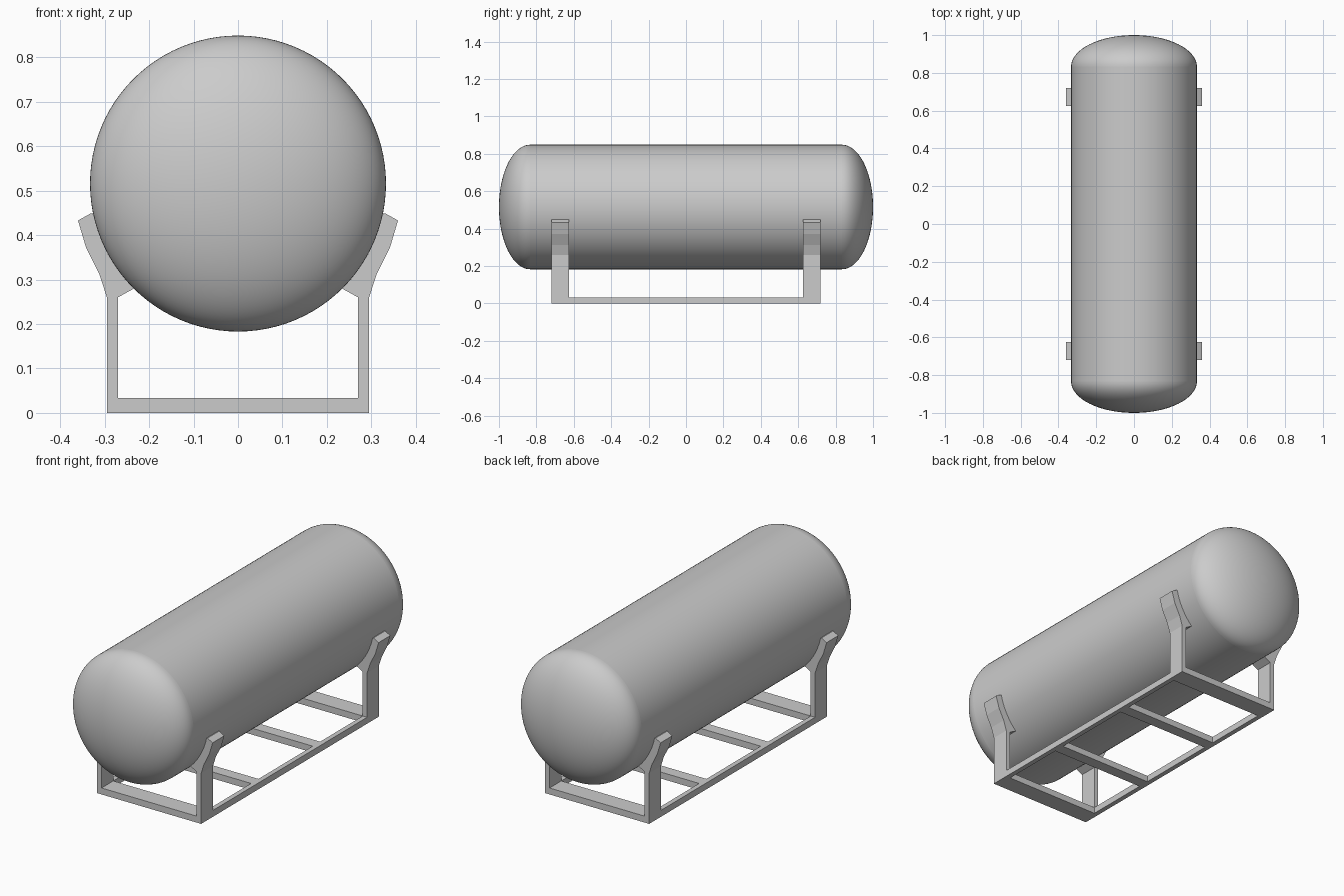
import bpy, bmesh
from math import sin, cos, pi, atan2

if "Cube" in bpy.data.objects:
    bpy.data.objects.remove(bpy.data.objects["Cube"])

R, ZC = 0.333, 0.516          # tank radius and axis height
Y_SEAM, Y_END = 0.833, 1.0    # weld seam and head tip
SEG = 96


def finish(name, bm, smooth=False):
    bmesh.ops.remove_doubles(bm, verts=bm.verts, dist=1e-5)
    bmesh.ops.recalc_face_normals(bm, faces=bm.faces)
    me = bpy.data.meshes.new(name)
    bm.to_mesh(me)
    bm.free()
    ob = bpy.data.objects.new(name, me)
    bpy.context.collection.objects.link(ob)
    if smooth:
        for p in me.polygons:
            p.use_smooth = True
    return ob


def lathe(name, profile):
    """Revolve (radius, y) points around the tank axis."""
    bm = bmesh.new()
    vs = [bm.verts.new((r, y, ZC)) for r, y in profile]
    es = [bm.edges.new(p) for p in zip(vs, vs[1:])]
    bmesh.ops.spin(bm, geom=vs + es, cent=(0, 0, ZC), axis=(0, 1, 0),
                   angle=2 * pi, steps=SEG)
    return finish(name, bm, True)


def prism(bm, outline, y0, y1):
    """Extrude an (x, z) outline from y0 to y1."""
    a = [bm.verts.new((x, y0, z)) for x, z in outline]
    b = [bm.verts.new((x, y1, z)) for x, z in outline]
    bm.faces.new(a)
    bm.faces.new(b[::-1])
    n = len(a)
    for i in range(n):
        j = (i + 1) % n
        bm.faces.new((a[i], b[i], b[j], a[j]))


def bar(bm, x0, x1, y0, y1, z0, z1):
    prism(bm, [(x0, z0), (x1, z0), (x1, z1), (x0, z1)], y0, y1)


# Tank shell and the two elliptical heads
lathe("tank_shell", [(R, -Y_SEAM), (R, Y_SEAM)])
for side, label in ((-1, "front"), (1, "back")):
    arc = [(R * cos(i * pi / 48), side * (Y_SEAM + (Y_END - Y_SEAM) * sin(i * pi / 48)))
           for i in range(24)]
    lathe(f"{label}_tank_head", arc + [(0, side * Y_END)])

# Base frame: two long rails, wide end bars and narrow cross bars
XO, XI, YO, YI, H = 0.295, 0.27, 0.72, 0.625, 0.033
for s, label in ((-1, "left"), (1, "right")):
    bm = bmesh.new()
    bar(bm, min(s * XI, s * XO), max(s * XI, s * XO), -YO, YO, 0, H)
    finish(f"{label}_base_rail", bm)
for s, label in ((-1, "front"), (1, "back")):
    bm = bmesh.new()
    bar(bm, -XI, XI, min(s * YI, s * YO), max(s * YI, s * YO), 0, H)
    finish(f"{label}_end_bar", bm)
    bm = bmesh.new()
    bar(bm, -XI, XI, s * 0.25 - 0.03, s * 0.25 + 0.03, 0, H)
    finish(f"{label}_cross_bar", bm)

# Legs with flared saddles that cradle the tank
outer = [(XI, H), (XO, H), (XO, 0.26), (0.312, 0.312), (0.342, 0.372),
         (0.360, 0.433), (0.331, 0.449)]
a0, a1 = atan2(0.448 - ZC, 0.326), atan2(0.278 - ZC, 0.236)
cradle = [(R * cos(a0 + (a1 - a0) * i / 6), ZC + R * sin(a0 + (a1 - a0) * i / 6))
          for i in range(7)]
leg = outer + cradle + [(XI, 0.26)]
for sy, yl in ((-1, "front"), (1, "back")):
    for sx, xl in ((-1, "left"), (1, "right")):
        bm = bmesh.new()
        prism(bm, [(sx * x, z) for x, z in leg], sy * YI, sy * YO)
        finish(f"{yl}_{xl}_saddle_leg", bm)
